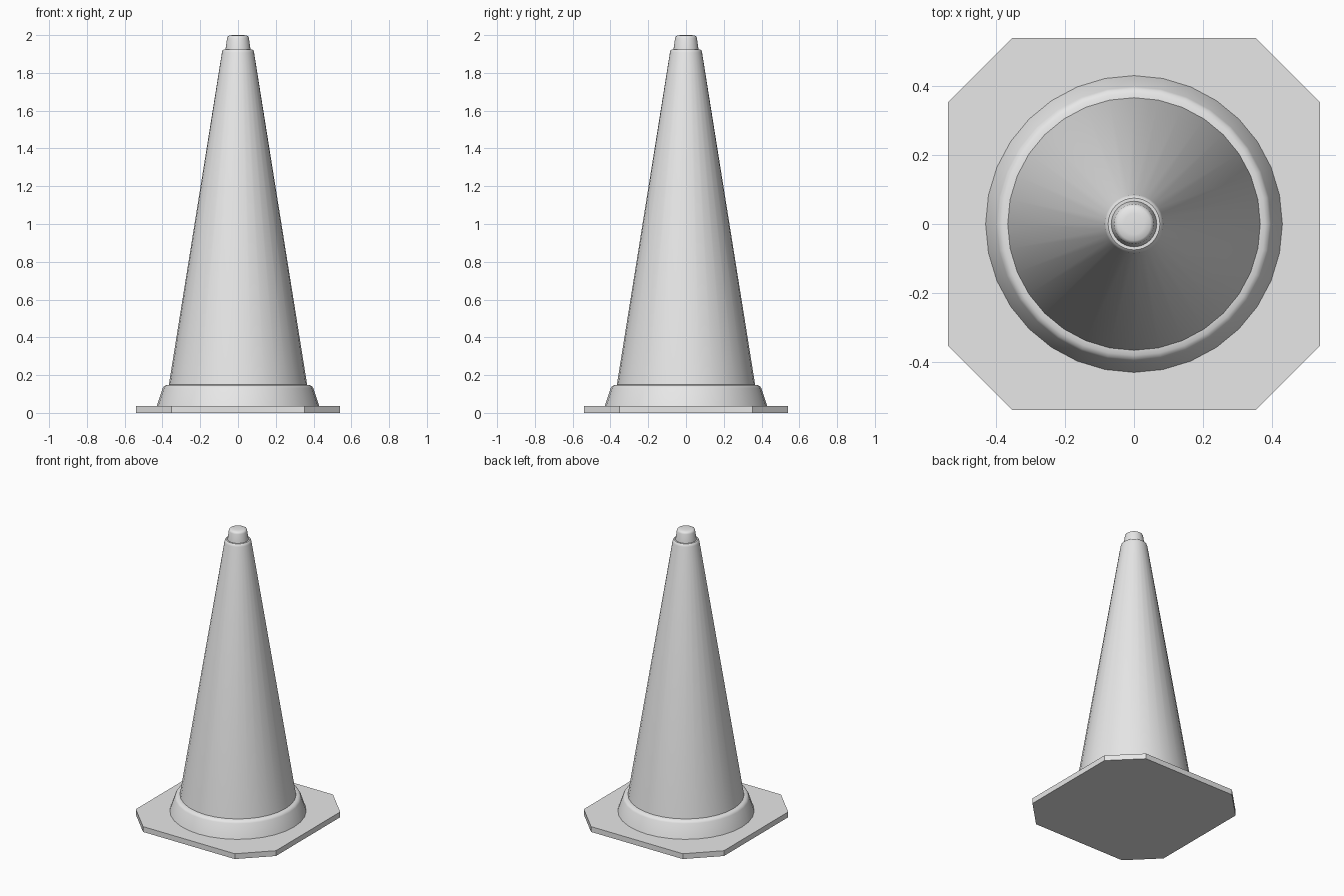
import bpy
import bmesh
import math

cube = bpy.data.objects.get("Cube")
if cube:
    bpy.data.objects.remove(cube, do_unlink=True)

# Single plain grey material
grey = bpy.data.materials.new("light grey")
grey.use_nodes = True
colour = (0.8, 0.8, 0.8, 1)
grey.diffuse_color = colour
grey.node_tree.nodes["Principled BSDF"].inputs["Base Color"].default_value = colour

BASE_TOP = 0.037
SEGMENTS = 32


def finish(name, bm):
    bmesh.ops.recalc_face_normals(bm, faces=bm.faces)
    mesh = bpy.data.meshes.new(name)
    bm.to_mesh(mesh)
    bm.free()
    mesh.materials.append(grey)
    obj = bpy.data.objects.new(name, mesh)
    bpy.context.collection.objects.link(obj)
    return obj


def loft(bm, rings, cap_top=True, cap_bottom=True):
    """Bridge rings of points from bottom to top, with optional caps."""
    loops = [[bm.verts.new(p) for p in ring] for ring in rings]
    count = len(loops[0])
    for low, high in zip(loops, loops[1:]):
        for i in range(count):
            j = (i + 1) % count
            bm.faces.new((low[i], low[j], high[j], high[i]))
    if cap_bottom:
        bm.faces.new(loops[0][::-1])
    if cap_top:
        bm.faces.new(loops[-1])


def circle(radius, z):
    angles = [math.tau * i / SEGMENTS for i in range(SEGMENTS)]
    return [(radius * math.cos(a), radius * math.sin(a), z) for a in angles]


# Square base plate with cut corners
half, cut = 0.539, 0.353
corners = [(half, -cut), (half, cut), (cut, half), (-cut, half),
           (-half, cut), (-half, -cut), (-cut, -half), (cut, -half)]
bm = bmesh.new()
loft(bm, [[(x, y, z) for x, y in corners] for z in (0, BASE_TOP)])
finish("base_plate", bm)

# Collar, tapered body, shoulder and rounded tip as one turned profile
profile = [
    (0.43, BASE_TOP), (0.398, 0.132), (0.392, 0.141), (0.381, 0.147), (0.366, 0.149),
    (0.085, 1.908), (0.081, 1.92), (0.075, 1.925), (0.066, 1.925),
    (0.058, 1.984), (0.055, 1.992), (0.048, 1.997), (0.03, 2.0),
]
bm = bmesh.new()
loft(bm, [circle(r, z) for r, z in profile], cap_bottom=False)
body = finish("cone_body", bm)

bpy.ops.object.select_all(action="DESELECT")
body.select_set(True)
bpy.context.view_layer.objects.active = body
bpy.ops.object.shade_smooth_by_angle(angle=math.radians(35))
